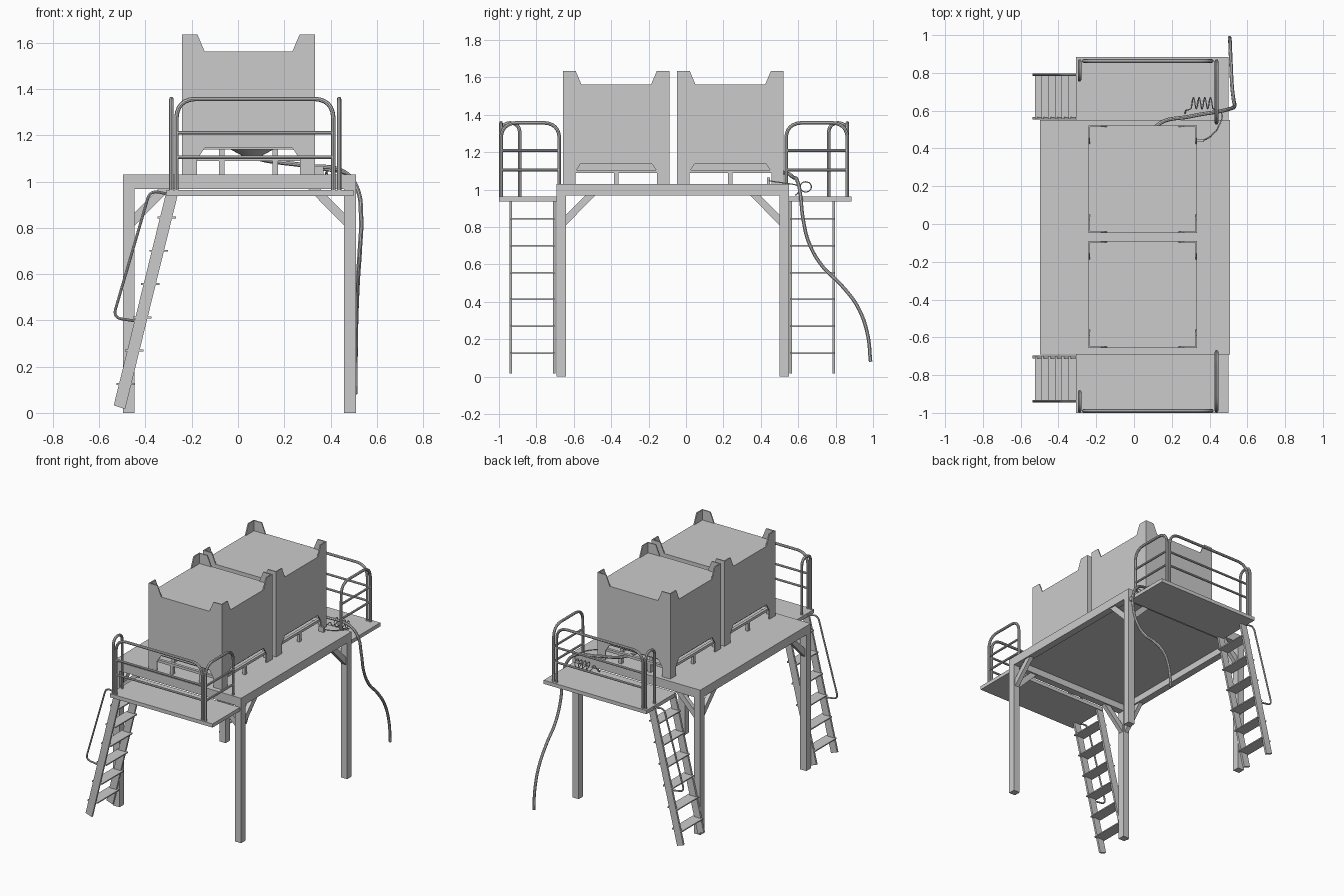
import bpy, bmesh
from math import sin, cos, pi
from mathutils import Vector

if "Cube" in bpy.data.objects:
    bpy.data.objects.remove(bpy.data.objects["Cube"])


def mesh_object(name, verts, faces):
    me = bpy.data.meshes.new(name)
    me.from_pydata(verts, [], faces)
    bm = bmesh.new()
    bm.from_mesh(me)
    bmesh.ops.recalc_face_normals(bm, faces=bm.faces)
    bm.to_mesh(me)
    bm.free()
    ob = bpy.data.objects.new(name, me)
    bpy.context.collection.objects.link(ob)
    return ob


def prism(name, pts, axis, a, b):
    """Extrude a 2D profile (u, z) along x or y, from a to b."""
    place = (lambda u, z, t: (t, u, z)) if axis == 'x' else (lambda u, z, t: (u, t, z))
    n = len(pts)
    verts = [place(u, z, t) for t in (a, b) for u, z in pts]
    faces = [list(range(n)), list(range(n, 2 * n))]
    faces += [(i, (i + 1) % n, n + (i + 1) % n, n + i) for i in range(n)]
    return mesh_object(name, verts, faces)


def box(name, x0, x1, y0, y1, z0, z1):
    return prism(name, [(x0, z0), (x1, z0), (x1, z1), (x0, z1)], 'y', y0, y1)


def rounded(pts, r, steps=6):
    """Round the inner corners of a polyline."""
    pts = [Vector(p) for p in pts]
    out = [pts[0]]
    for p, c, q in zip(pts, pts[1:], pts[2:]):
        a, b = c + (p - c).normalized() * r, c + (q - c).normalized() * r
        for i in range(steps + 1):
            t = i / steps
            out.append(a * (1 - t) ** 2 + c * 2 * t * (1 - t) * 0.9 + (a + b) * 0.1 * t * (1 - t) + b * t * t)
    return out + [pts[-1]]


def tube(name, pts, radius, smooth_path=False):
    cu = bpy.data.curves.new(name, 'CURVE')
    cu.dimensions = '3D'
    cu.bevel_depth, cu.bevel_resolution, cu.use_fill_caps = radius, 2, True
    cu.resolution_u = 8
    if smooth_path:
        sp = cu.splines.new('BEZIER')
        sp.bezier_points.add(len(pts) - 1)
        for bp, p in zip(sp.bezier_points, pts):
            bp.co = p
            bp.handle_left_type = bp.handle_right_type = 'AUTO'
    else:
        sp = cu.splines.new('POLY')
        sp.points.add(len(pts) - 1)
        for sp_pt, p in zip(sp.points, pts):
            sp_pt.co = (*p, 1)
    ob = bpy.data.objects.new(name, cu)
    bpy.context.collection.objects.link(ob)
    bpy.ops.object.select_all(action='DESELECT')
    ob.select_set(True)
    bpy.context.view_layer.objects.active = ob
    bpy.ops.object.convert(target='MESH')
    bpy.ops.object.shade_smooth_by_angle()


# Main deck: plate on a perimeter frame
X0, X1, Y0, Y1, W = -0.497, 0.509, -0.692, 0.55, 0.05
box("deck_plate", X0, X1, Y0, Y1, 1.015, 1.03)
for y in (Y0, Y1 - W):
    box("deck_cross_beam", X0, X1, y, y + W, 0.968, 1.015)
for x in (X0, X1 - W):
    box("deck_side_beam", x, x + W, Y0 + W, Y1 - W, 0.968, 1.015)

# Legs with diagonal braces in both directions
for x, sx in ((X0, 1), (X1, -1)):
    for y, sy in ((Y0, 1), (Y1, -1)):
        xi, yi = x + sx * W, y + sy * W
        box("leg", min(x, xi), max(x, xi), min(y, yi), max(y, yi), 0, 0.968)
        shape = [(0, 0.81), (0, 0.865), (0.105, 0.97), (0.158, 0.97)]
        prism("brace_cross", [(xi + sx * u, z) for u, z in shape], 'y', y + sy * 0.01, y + sy * 0.04)
        prism("brace_side", [(yi + sy * u, z) for u, z in shape], 'x', x + sx * 0.01, x + sx * 0.04)


# Tote bins: four thin walls with corner posts and feet, lid, base frame, outlet
def wall_profile(a, b):
    half = [(0, 1.03), (0, 1.635), (0.067, 1.635), (0.098, 1.562)]
    foot = [(0.098, 1.146), (0.065, 1.095), (0.065, 1.03)]
    return ([(a + u, z) for u, z in half] + [(b - u, z) for u, z in reversed(half)]
            + [(b - u, z) for u, z in reversed(foot)] + [(a + u, z) for u, z in foot])


TX0, TX1, T = -0.242, 0.333, 0.008
for y0 in (-0.657, -0.047):
    y1 = y0 + 0.568
    cx, cy = (TX0 + TX1) / 2, (y0 + y1) / 2
    for y in (y0, y1 - T):
        prism("bin_end_wall", wall_profile(TX0, TX1), 'y', y, y + T)
    for x in (TX0, TX1 - T):
        prism("bin_side_wall", wall_profile(y0, y1), 'x', x, x + T)
    box("bin_lid", TX0 + T, TX1 - T, y0 + T, y1 - T, 1.552, 1.562)
    box("bin_floor", TX0 + T, TX1 - T, y0 + T, y1 - T, 1.138, 1.148)
    for y in (y0 + T, y1 - T - 0.02):
        box("base_cross_rail", TX0 + T, TX1 - T, y, y + 0.02, 1.088, 1.106)
    for x in (TX0 + T, TX1 - T - 0.02):
        box("base_side_rail", x, x + 0.02, y0 + 0.028, y1 - 0.028, 1.088, 1.106)
        box("base_side_foot", x, x + 0.02, cy - 0.012, cy + 0.012, 1.03, 1.088)
    for x in (cx - 0.115, cx + 0.115):
        box("base_runner", x - 0.012, x + 0.012, y0 + 0.028, y1 - 0.028, 1.106, 1.138)
        for y in (y0 + T, y1 - T - 0.025):
            box("base_end_foot", x - 0.012, x + 0.012, y, y + 0.025, 1.03, 1.088)
    bpy.ops.mesh.primitive_cone_add(vertices=24, radius1=0.04, radius2=0.095, depth=0.03,
                                    location=(cx + 0.015, cy + 0.08, 1.125))
    bpy.context.object.name = "bin_outlet"

# Access platforms with guard rails and ladders at both ends
R, ZB, ZT = 0.0095, 0.96, 1.357
for y_in, y_out in ((Y0, -1.0), (Y1, 0.885)):
    s = 1 if y_out > 0 else -1
    box("platform", -0.308, 0.5, min(y_in, y_out), max(y_in, y_out), 0.937, 0.963)
    yr = y_out - s * (0.022 if s > 0 else 0.011)
    hoops = [("end_guard", (-0.266, yr), (0.412, yr)),
             ("side_guard", (0.437, yr), (0.437, y_in - s * 0.015)),
             ("gate_guard", (-0.288, yr), (-0.288, yr - s * 0.1))]
    for name, a, b in hoops:
        r = 0.08 if name != "gate_guard" else 0.05
        path = [(*a, ZB), (*a, ZT), (*b, ZT), (*b, ZB)]
        tube(name + "_hoop", rounded(path, r), R)
        if name != "gate_guard":
            for z in (1.105, 1.21):
                tube(name + "_rail", [(*a, z), (*b, z)], R * 0.8)

    # Ladder
    ya, yb = (-0.945, -0.697) if s < 0 else (0.553, 0.797)
    slope = [(-0.537, 0.033), (-0.488, 0.016), (-0.262, 0.937), (-0.308, 0.963)]
    for y in (ya, yb - 0.014):
        prism("ladder_stringer", slope, 'y', y, y + 0.014)
    for i in range(6):
        z = 0.125 + 0.144 * i
        x = -0.525 + 0.0355 * i
        box("ladder_tread", x, x + 0.08, ya + 0.002, yb - 0.002, z - 0.004, z + 0.004)
    yh = yb - 0.007 if s > 0 else ya + 0.007
    rail = [(-0.3, yh, 0.945), (-0.38, yh, 0.962), (-0.54, yh, 0.412), (-0.43, yh, 0.395)]
    tube("ladder_handrail", rounded(rail, 0.035), 0.006)

# Discharge hose hanging over the deck edge
hose = [(0.06, 0.38, 1.112), (0.12, 0.52, 1.092), (0.3, 0.57, 1.068), (0.46, 0.598, 1.04),
        (0.515, 0.612, 0.97), (0.532, 0.625, 0.85), (0.527, 0.66, 0.71), (0.519, 0.73, 0.59),
        (0.514, 0.83, 0.49), (0.51, 0.92, 0.37), (0.508, 0.97, 0.23), (0.506, 0.987, 0.08)]
tube("discharge_hose", hose, 0.01, True)

# Coiled cable and its connector
box("cable_connector", 0.33, 0.37, 0.434, 0.448, 1.03, 1.065)
cable = [(0.36, 0.441, 1.05), (0.4, 0.46, 1.045), (0.455, 0.53, 1.035), (0.462, 0.59, 1.025)]
for i in range(41):
    a = i / 40 * 2 * pi * 4
    cable.append((0.42 - 0.12 * i / 40, 0.64 - 0.03 * cos(a), 1.015 + 0.027 * sin(a)))
cable += [(0.275, 0.6, 0.985), (0.27, 0.585, 0.97)]
tube("coiled_cable", cable, 0.003, True)
